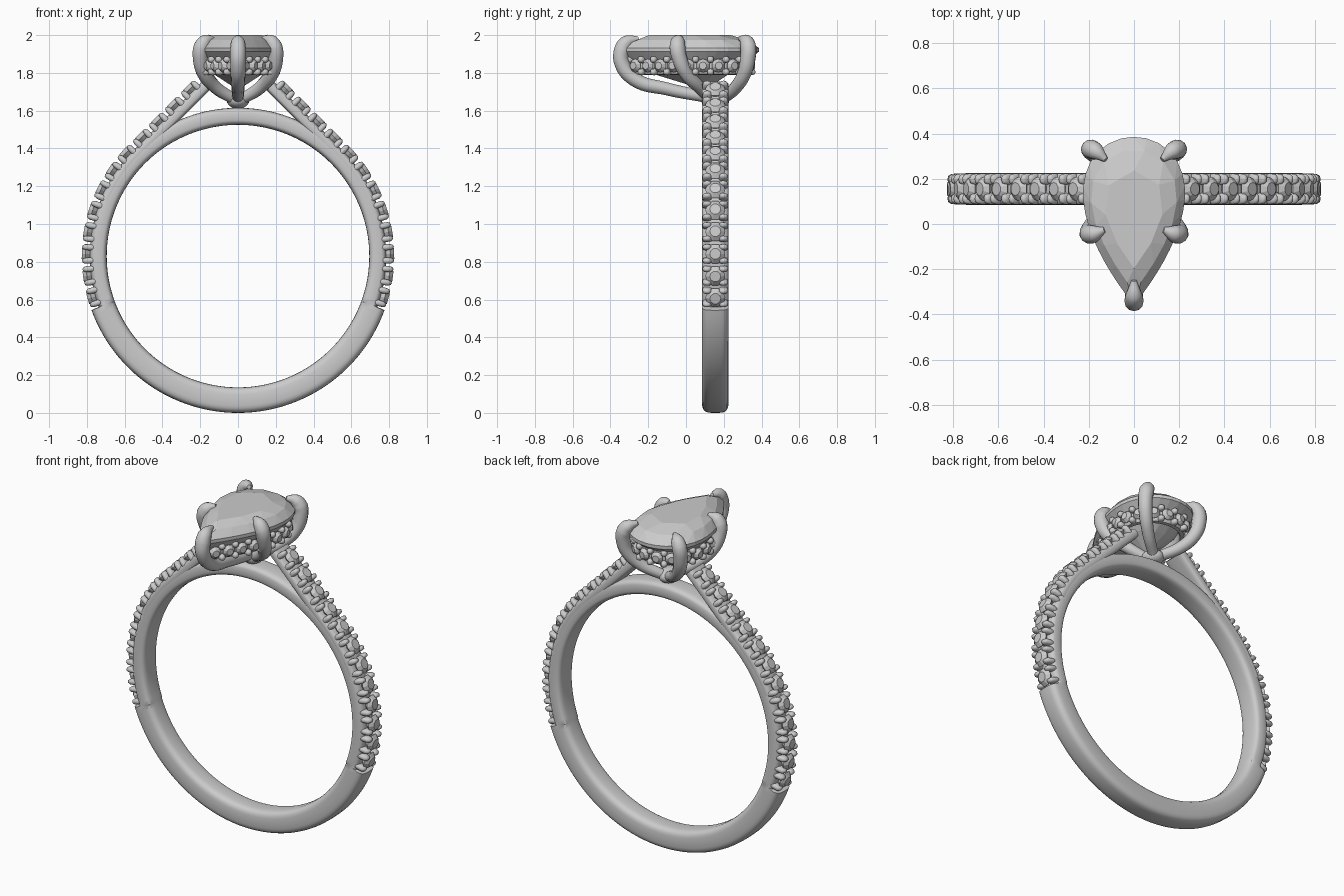
import bpy, bmesh
from math import sin, cos, pi, radians, copysign
from mathutils import Vector, Matrix

if "Cube" in bpy.data.objects:
    bpy.data.objects.remove(bpy.data.objects["Cube"], do_unlink=True)

metal = bpy.data.materials.new("polished grey")
metal.use_nodes = True
GREY = (0.6, 0.6, 0.6, 1)
metal.diffuse_color = GREY
metal.node_tree.nodes["Principled BSDF"].inputs["Base Color"].default_value = GREY

CENTRE = Vector((0, 0.155, 0.83))   # middle of the finger hole
INNER, OUTER = 0.695, 0.825
WIDE = 0.07                         # half width of the band
Y, Z = Vector((0, 1, 0)), Vector((0, 0, 1))


def smooth(ob, angle=35):
    bpy.ops.object.select_all(action="DESELECT")
    ob.select_set(True)
    bpy.context.view_layer.objects.active = ob
    bpy.ops.object.shade_smooth_by_angle(angle=radians(angle))


def finish(name, bm, is_smooth=True):
    bmesh.ops.recalc_face_normals(bm, faces=bm.faces)
    me = bpy.data.meshes.new(name)
    bm.to_mesh(me)
    bm.free()
    me.materials.append(metal)
    ob = bpy.data.objects.new(name, me)
    bpy.context.collection.objects.link(ob)
    if is_smooth:
        smooth(ob)
    return ob


def power(c, e):
    return copysign(abs(c) ** e, c)


def sweep(name, stations, side, half, closed, count=28):
    """Rounded-rectangle section; station = point, outward normal, inner and outer offset."""
    bm = bmesh.new()
    rings = []
    for p, n, lo, hi in stations:
        ring = []
        for i in range(count):
            a = 2 * pi * i / count
            u = (lo + hi) / 2 + (hi - lo) / 2 * power(cos(a), 0.55)
            ring.append(bm.verts.new(p + n * u + side * half * power(sin(a), 0.55)))
        rings.append(ring)
    pairs = list(zip(rings, rings[1:])) + ([(rings[-1], rings[0])] if closed else [])
    for a, b in pairs:
        for i in range(count):
            j = (i + 1) % count
            bm.faces.new((a[i], a[j], b[j], b[i]))
    if not closed:
        bm.faces.new(rings[0])
        bm.faces.new(rings[-1])
    return finish(name, bm)


def frame(p, n, side):
    m = Matrix((n.cross(side), side, n)).transposed().to_4x4()
    m.translation = p
    return m


def add_stone(bm, p, n, side, r):
    m = frame(p, n, side)
    for low, high, depth, z in ((r, r * 0.55, 0.02, 0.01), (r * 0.2, r, 0.05, -0.025)):
        bmesh.ops.create_cone(bm, cap_ends=True, segments=10, radius1=low, radius2=high,
                              depth=depth, matrix=m @ Matrix.Translation((0, 0, z)))


def add_bead(bm, p, n, side, size):
    made = bmesh.ops.create_icosphere(bm, subdivisions=2, radius=1)["verts"]
    m = frame(p, n, side)
    for v in made:
        v.co = m @ Vector([power(c, 0.75) * s for c, s in zip(v.co, size)])


# Band: plain and thick below, thinner where the stones are set
def radial(deg):
    return Vector((cos(radians(deg)), 0, sin(radians(deg))))


SEAT = 0.785
angles = [-20 + 220 * i / 100 for i in range(101)]
stations = [(CENTRE, radial(a), INNER, SEAT) for a in angles]
angles = [200.3 + 139.4 * i / 70 for i in range(71)]
stations += [(CENTRE, radial(a), INNER, OUTER + 0.005 * abs(sin(radians(a)))) for a in angles]
sweep("band", stations, Y, WIDE, True)


# Outer path of the set shank: an arc, then a straight rise to the head
ARC_START, ARC_END = radians(-20), radians(45)
ARC = (ARC_END - ARC_START) * OUTER


def shank(s, sign):
    a = ARC_START + min(s, ARC) / OUTER
    n = Vector((cos(a), 0, sin(a)))
    p = CENTRE + n * OUTER + Vector((-n.z, 0, n.x)) * max(0, s - ARC)
    flip = Vector((sign, 1, 1))
    return p * flip, n * flip


PITCH = 0.12
for sign, label in ((1, "left"), (-1, "right")):
    steps = [0.62 + i * (ARC + 0.52 - 0.62) / 24 for i in range(25)]
    sweep(label + "_shoulder", [(*shank(s, sign), -0.098, -0.038) for s in steps],
          Y, WIDE, False)
    stones, beads = bmesh.new(), bmesh.new()
    for i in range(12):
        s = 0.06 + PITCH * i
        p, n = shank(s, sign)
        add_stone(stones, p - n * 0.018, n, Y, 0.053)
        for along in (-0.037, 0.037):
            p, n = shank(s + along, sign)
            for across in (-0.043, 0.043):
                add_bead(beads, p - n * 0.04 + Y * across, n, Y, (0.017, 0.026, 0.042))
    finish(label + "_shank_stones", stones, False)
    finish(label + "_shank_beads", beads)


# Pear outline, starting at the pointed front end, evenly spaced
def pear(count, scale=1.0, z=0.0, offset=0.0, middle=0.03):
    fine = []
    for i in range(601):
        t = 2 * pi * i / 600
        x, y = 0.2935 * sin(t) * sin(t / 2), 0.013 - 0.373 * cos(t)
        fine.append(Vector((x * scale, middle + (y - middle) * scale, z)))
    length = [0]
    for a, b in zip(fine, fine[1:]):
        length.append(length[-1] + (b - a).length)
    out = []
    for k in range(count):
        goal = (k + offset) / count * length[-1]
        i = next(j for j, l in enumerate(length) if l >= goal)
        a, b = fine[max(i - 3, 0)], fine[min(i + 3, 600)]
        n = -Y if i == 0 else (b - a).cross(Z).normalized()
        if n.dot(fine[i] - Vector((0, 0.1, z))) < 0:
            n.negate()
        out.append((fine[i], n))
    return out


# Large centre stone
bm = bmesh.new()
for count, scale, z, offset in ((32, 1, 1.912, 0), (32, 1, 1.932, 0), (16, 0.84, 1.974, 0.5),
                                (8, 0.58, 2.0, 0), (16, 0.55, 1.79, 0.5)):
    for p, n in pear(count, scale, z, offset):
        bm.verts.new(p)
bm.verts.new((0, 0.1, 1.71))
hull = bmesh.ops.convex_hull(bm, input=bm.verts)
bmesh.ops.dissolve_limit(bm, angle_limit=radians(1.5), verts=bm.verts, edges=bm.edges)
finish("centre_stone", bm, False)

# Hidden halo under the centre stone
HALO = dict(scale=0.84, z=1.838, middle=0.06)
sweep("halo_rail", [(p, n, -0.035, 0.004) for p, n in pear(80, **HALO)], Z, 0.048, True, 16)
stones, beads = bmesh.new(), bmesh.new()
for p, n in pear(20, offset=0.5, **HALO):
    add_stone(stones, p + n * 0.012, n, Z, 0.036)
for p, n in pear(20, **HALO):
    for up in (-0.033, 0.033):
        add_bead(beads, p + n * 0.008 + Z * up, n, Z, (0.018, 0.018, 0.026))
finish("halo_stones", stones, False)
finish("halo_beads", beads)


# Claws sweeping out from the base and over the centre stone
RADII = (0.03, 0.034, 0.038, 0.041, 0.043, 0.038, 0.012)


def claw(name, points, sign=1):
    cu = bpy.data.curves.new(name, "CURVE")
    cu.dimensions = "3D"
    cu.bevel_depth = 1
    cu.bevel_resolution = 4
    cu.resolution_u = 8
    cu.use_fill_caps = True
    sp = cu.splines.new("BEZIER")
    sp.bezier_points.add(len(points) - 1)
    for bp, (x, y, z), r in zip(sp.bezier_points, points, RADII):
        bp.co = (x * sign, y, z)
        bp.radius = r
        bp.handle_left_type = bp.handle_right_type = "AUTO"
    cu.materials.append(metal)
    ob = bpy.data.objects.new(name, cu)
    bpy.context.collection.objects.link(ob)
    bpy.ops.object.select_all(action="DESELECT")
    ob.select_set(True)
    bpy.context.view_layer.objects.active = ob
    bpy.ops.object.convert(target="MESH")
    smooth(bpy.context.view_layer.objects.active, 50)


claw("front_claw", [(0, 0.12, 1.67), (0, -0.1, 1.715), (0, -0.27, 1.765), (0, -0.338, 1.85),
                    (0, -0.338, 1.92), (0, -0.315, 1.96), (0, -0.25, 1.982)])
for sign, label in ((1, "left"), (-1, "right")):
    claw(label + "_side_claw", [(0.02, 0.13, 1.66), (0.12, 0.07, 1.725), (0.18, 0.0, 1.8),
                                (0.199, -0.035, 1.88), (0.194, -0.045, 1.935),
                                (0.175, -0.042, 1.965), (0.13, -0.025, 1.985)], sign)
    claw(label + "_back_claw", [(0.02, 0.19, 1.66), (0.12, 0.265, 1.725), (0.175, 0.31, 1.8),
                                (0.193, 0.328, 1.88), (0.187, 0.33, 1.935),
                                (0.168, 0.32, 1.965), (0.125, 0.285, 1.985)], sign)

# Base joining the claws to the band
bm = bmesh.new()
bmesh.ops.create_uvsphere(bm, u_segments=24, v_segments=12, radius=1,
                          matrix=Matrix.Translation((0, 0.155, 1.655))
                          @ Matrix.Diagonal((0.06, 0.075, 0.045, 1)))
finish("claw_base", bm)
